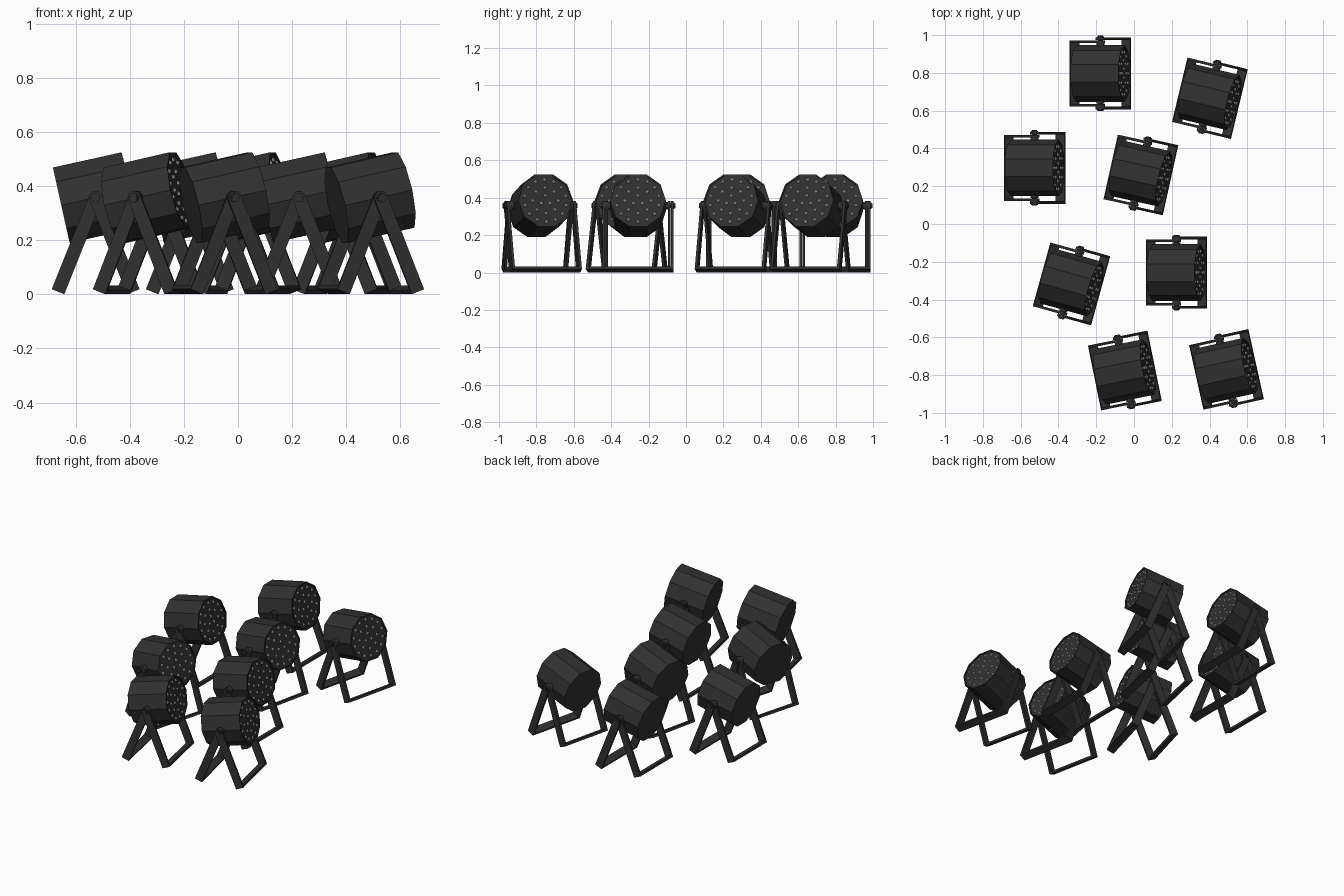
import bpy, bmesh
from math import sin, cos, pi, radians
from mathutils import Matrix, Vector

if "Cube" in bpy.data.objects:
    bpy.data.objects.remove(bpy.data.objects["Cube"])

PIVOT_Z = 0.357          # height of the hinge
TILT = radians(12.5)     # lamp aims upward
SPREAD = radians(21.8)   # stand leg angle
HALF_W = 0.025           # half width of the stand strip
LEG = (PIVOT_Z - HALF_W * sin(SPREAD)) / cos(SPREAD)


def material(name, v):
    m = bpy.data.materials.new(name)
    m.diffuse_color = (v, v, v, 1)
    m.use_nodes = True
    m.node_tree.nodes["Principled BSDF"].inputs["Base Color"].default_value = m.diffuse_color
    return m


BLACK = material("black_metal", 0.03)
LENS = material("led_lens", 0.6)


def to_mesh(bm, name, mat):
    bmesh.ops.recalc_face_normals(bm, faces=bm.faces)
    me = bpy.data.meshes.new(name)
    bm.to_mesh(me)
    bm.free()
    me.materials.append(mat)
    return me


def box(bm, size, loc):
    bmesh.ops.create_cube(bm, size=1, matrix=Matrix.Translation(loc) @ Matrix.Diagonal((*size, 1)))


def rod(bm, r, y0, y1, sides):
    m = Matrix.Translation((0, (y0 + y1) / 2, 0)) @ Matrix.Rotation(pi / 2, 4, 'X')
    bmesh.ops.create_cone(bm, cap_ends=True, segments=sides, radius1=r, radius2=r,
                          depth=abs(y1 - y0), matrix=m)


# ten-sided housing with a shallow recessed front
def make_housing():
    bm = bmesh.new()
    rings = []
    for r, x in ((0.15, -0.13), (0.15, 0.13), (0.142, 0.13), (0.142, 0.123)):
        angs = [radians(18 + 36 * k) for k in range(10)]
        rings.append([bm.verts.new((x, r * sin(a), r * cos(a))) for a in angs])
    for a, b in zip(rings, rings[1:]):
        for i in range(10):
            j = (i + 1) % 10
            bm.faces.new((a[i], a[j], b[j], b[i]))
    bm.faces.new(rings[0])
    bm.faces.new(rings[-1])
    return to_mesh(bm, "housing", BLACK)


# LED domes in three rings
def make_leds():
    bm = bmesh.new()
    for n, r in ((3, 0.027), (8, 0.07), (14, 0.115)):
        for k in range(n):
            a = 2 * pi * k / n
            bmesh.ops.create_icosphere(bm, subdivisions=1, radius=0.01,
                                       matrix=Matrix.Translation((0.123, r * sin(a), r * cos(a))))
    return to_mesh(bm, "leds", LENS)


# U-shaped flat strip with rounded hinge ends
def make_bail(name, outer):
    bm = bmesh.new()
    t = 0.014
    outline = [(-HALF_W, -LEG), (HALF_W, -LEG)]
    outline += [(HALF_W * cos(pi * k / 8), HALF_W * sin(pi * k / 8)) for k in range(9)]
    for y in (outer - t, -outer):
        f = bm.faces.new([bm.verts.new((x, y, z)) for x, z in outline])
        ext = bmesh.ops.extrude_face_region(bm, geom=[f], use_keep_orig=True)
        verts = [v for v in ext["geom"] if isinstance(v, bmesh.types.BMVert)]
        bmesh.ops.translate(bm, verts=verts, vec=(0, t, 0))
    box(bm, (2 * HALF_W, 2 * (outer - t), t), (0, 0, -LEG + t / 2))
    return to_mesh(bm, name, BLACK)


# hinge bolts with washers on both sides
def make_bolts():
    bm = bmesh.new()
    for s in (-1, 1):
        rod(bm, 0.013, s * 0.135, s * 0.2, 8)
        rod(bm, 0.021, s * 0.145, s * 0.16, 12)
        rod(bm, 0.018, s * 0.187, s * 0.196, 8)
    return to_mesh(bm, "bolts", BLACK)


def turn(a):
    return Matrix.Rotation(a, 4, 'Y')


PARTS = [
    ("lamp_housing", make_housing(), turn(-TILT)),
    ("lamp_leds", make_leds(), turn(-TILT)),
    ("front_stand", make_bail("front_stand", 0.19), turn(-SPREAD)),
    ("back_stand", make_bail("back_stand", 0.175), turn(SPREAD)),
    ("hinge_bolts", make_bolts(), turn(0)),
]

# lamp positions and headings: x, y, degrees
LAMPS = [(-0.178, 0.797, 0), (0.40, 0.673, -13.5), (-0.526, 0.297, 0), (0.035, 0.267, -12.5),
         (-0.333, -0.31, -15.5), (0.225, -0.257, 0), (-0.05, -0.783, 11.5), (0.488, -0.777, 12.5)]

for i, (x, y, deg) in enumerate(LAMPS, 1):
    base = Matrix.Translation((x, y, PIVOT_Z)) @ Matrix.Rotation(radians(deg), 4, 'Z')
    for name, mesh, local in PARTS:
        ob = bpy.data.objects.new(f"{name}_{i}", mesh)
        ob.matrix_world = base @ local
        bpy.context.collection.objects.link(ob)
